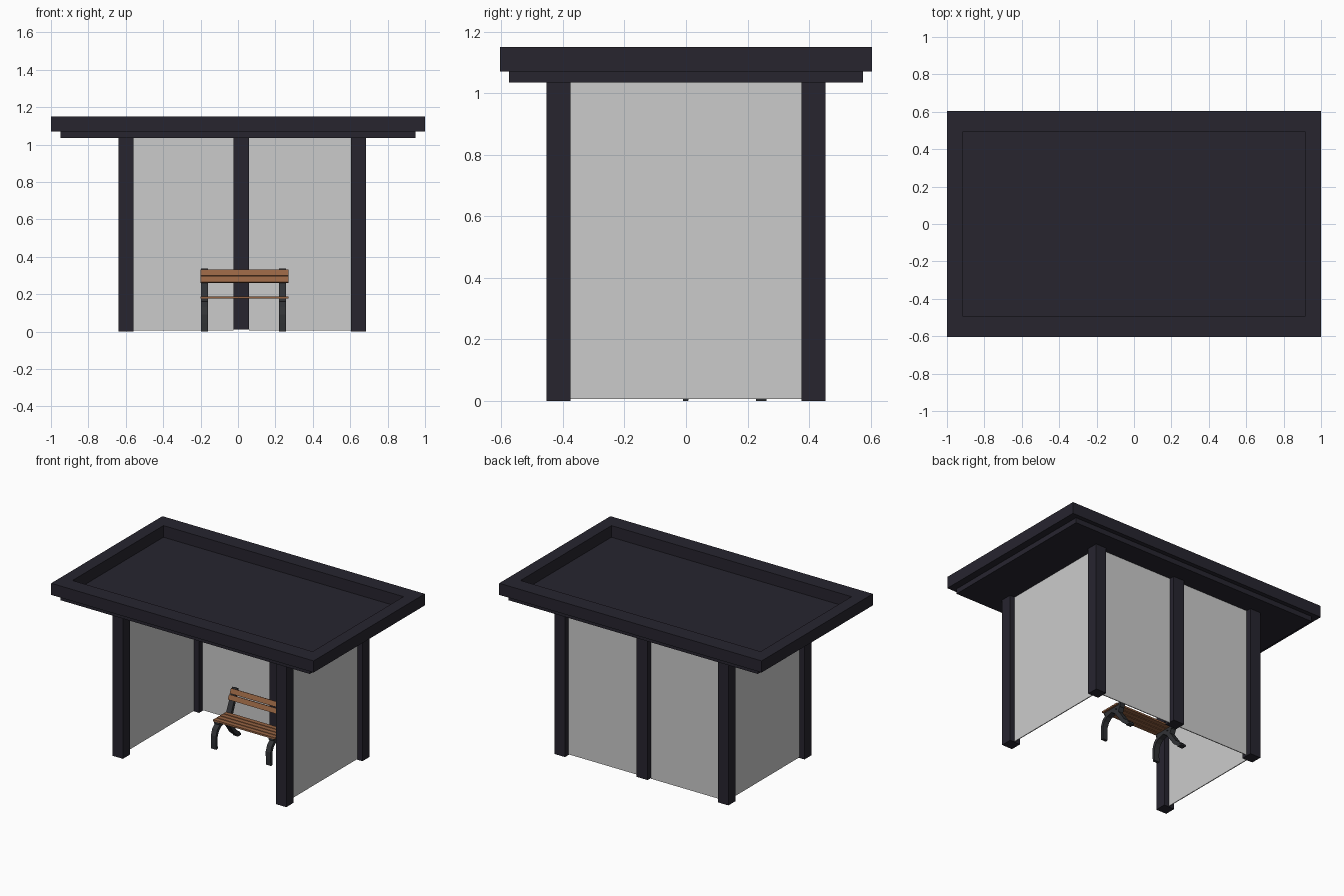
import bpy, bmesh, math
from mathutils import Vector, Matrix

if "Cube" in bpy.data.objects:
    bpy.data.objects.remove(bpy.data.objects["Cube"])


def material(name, rgb):
    m = bpy.data.materials.new(name)
    m.diffuse_color = (*rgb, 1)
    m.use_nodes = True
    m.node_tree.nodes["Principled BSDF"].inputs["Base Color"].default_value = m.diffuse_color
    return m


DARK = material("dark_paint", (0.02, 0.018, 0.028))
WOOD = material("wood", (0.30, 0.125, 0.055))
IRON = material("iron", (0.03, 0.032, 0.036))


def finish(bm, name, mat):
    bmesh.ops.recalc_face_normals(bm, faces=bm.faces)
    me = bpy.data.meshes.new(name)
    bm.to_mesh(me)
    bm.free()
    ob = bpy.data.objects.new(name, me)
    bpy.context.collection.objects.link(ob)
    if mat:
        me.materials.append(mat)
    return ob


def box(name, x, y, z, mat=None, tilt=0):
    """Box from (min, max) ranges, tilted about its own x axis."""
    size = [b - a for a, b in (x, y, z)]
    mid = Vector([(a + b) / 2 for a, b in (x, y, z)])
    bm = bmesh.new()
    mtx = Matrix.Translation(mid) @ Matrix.Rotation(tilt, 4, 'X') @ Matrix.Diagonal((*size, 1))
    bmesh.ops.create_cube(bm, size=1, matrix=mtx)
    return finish(bm, name, mat)


def ribbon(name, path, x0, x1, mat):
    """Flat bar following (y, z, width) points, extruded across x."""
    bm = bmesh.new()
    rings = []
    for i, (y, z, w) in enumerate(path):
        a, b = path[max(i - 1, 0)], path[min(i + 1, len(path) - 1)]
        t = Vector((b[0] - a[0], b[1] - a[1])).normalized() * w / 2
        rings.append([bm.verts.new(p) for p in (
            (x0, y - t.y, z + t.x), (x1, y - t.y, z + t.x),
            (x1, y + t.y, z - t.x), (x0, y + t.y, z - t.x))])
    for r, s in zip(rings, rings[1:]):
        for k in range(4):
            bm.faces.new((r[k], r[(k + 1) % 4], s[(k + 1) % 4], s[k]))
    bm.faces.new(rings[0])
    bm.faces.new(rings[-1])
    return finish(bm, name, mat)


# roof: rim with open middle above a smaller slab
bm = bmesh.new()
rings = []
for hx, hy, z in ((1, .605, 1.07), (1, .605, 1.15), (.915, .495, 1.15), (.915, .495, 1.065)):
    rings.append([bm.verts.new((sx * hx, sy * hy, z))
                  for sx, sy in ((-1, -1), (1, -1), (1, 1), (-1, 1))])
for r, s in zip(rings, rings[1:]):
    for k in range(4):
        bm.faces.new((r[k], r[(k + 1) % 4], s[(k + 1) % 4], s[k]))
bm.faces.new(rings[-1])
bm.faces.new(rings[0])
finish(bm, "roof_rim", DARK)
box("roof_underside", (-.95, .95), (-.575, .575), (1.035, 1.07), DARK)

# posts
LEFT, RIGHT, MID = (-.64, -.56), (.605, .685), (-.025, .06)
FRONT, BACK = (-.453, -.376), (.376, .453)
for side, px in (("left", LEFT), ("right", RIGHT)):
    for end, py in (("front", FRONT), ("back", BACK)):
        box(f"{end}_{side}_post", px, py, (0, 1.035), DARK)
box("back_middle_post", MID, BACK, (.01, 1.035), DARK)

# wall panels
T = .003
for side, px in (("left", LEFT), ("right", RIGHT)):
    c = sum(px) / 2
    box(f"{side}_panel", (c - T, c + T), (FRONT[1], BACK[0]), (.006, 1.035))
cy = sum(BACK) / 2
box("back_left_panel", (LEFT[1], MID[0]), (cy - T, cy + T), (.006, 1.035))
box("back_right_panel", (MID[1], RIGHT[0]), (cy - T, cy + T), (.006, 1.035))

# bench seat and back slats
BX = (-.2, .27)
for i in range(4):
    y = .015 + i * .037
    box(f"seat_slat_{i + 1}", BX, (y, y + .031), (.176, .188), WOOD)
TILT = -math.radians(24)
for i, (y, z) in enumerate(((.187, .278), (.207, .313))):
    box(f"back_slat_{i + 1}", BX, (y - .006, y + .006), (z - .017, z + .017), WOOD, TILT)

# bench iron frames: curved front leg, rear leg, back upright, seat rail
for side, x0, x1 in (("left", -.198, -.16), ("right", .22, .257)):
    ribbon(f"{side}_front_leg", [(.09, .165, .024), (.04, .150, .024), (.012, .125, .023),
                                 (-.002, .09, .021), (-.003, .045, .018), (0, 0, .018)],
           x0, x1, IRON)
    ribbon(f"{side}_rear_leg", [(.09, .165, .024), (.13, .14, .028), (.165, .095, .028),
                                (.20, .045, .027), (.245, 0.012, .026)], x0, x1, IRON)
    ribbon(f"{side}_back_upright", [(.14, .13, .028), (.165, .185, .024),
                                    (.195, .255, .02), (.229, .333, .016)], x0, x1, IRON)
    box(f"{side}_seat_rail", (x0, x1), (.02, .17), (.16, .176), IRON)
    box(f"{side}_rear_foot", (x0, x1), (.228, .262), (0, .012), IRON)
